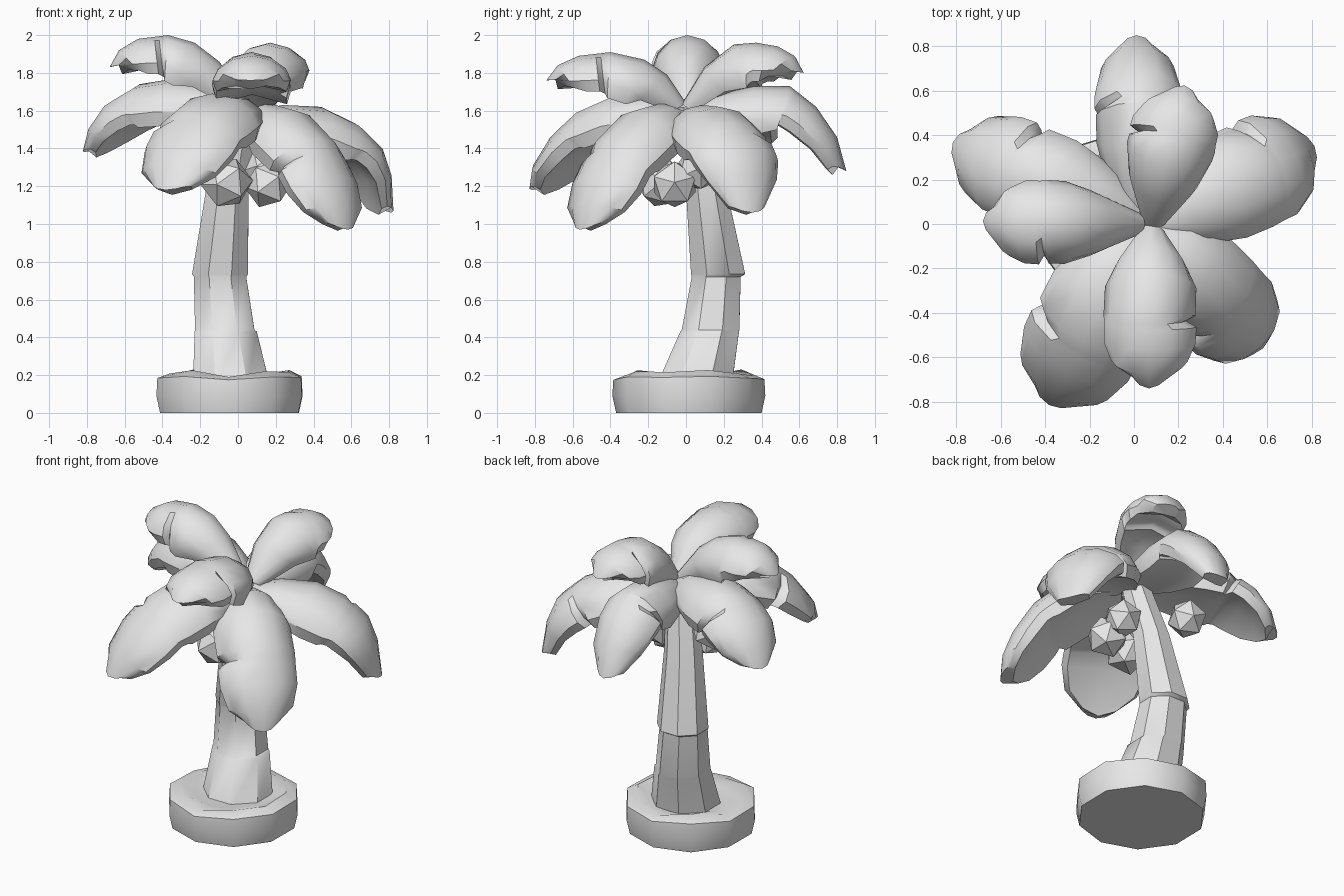
import bpy, bmesh, math
from mathutils import Vector

if "Cube" in bpy.data.objects:
    bpy.data.objects.remove(bpy.data.objects["Cube"])

grey = bpy.data.materials.new("plain grey")
grey.diffuse_color = (0.8, 0.8, 0.8, 1)
grey.use_nodes = True
grey.node_tree.nodes["Principled BSDF"].inputs["Base Color"].default_value = grey.diffuse_color


def finish(name, bm, angle=35):
    bmesh.ops.recalc_face_normals(bm, faces=bm.faces)
    me = bpy.data.meshes.new(name)
    bm.to_mesh(me)
    bm.free()
    me.materials.append(grey)
    ob = bpy.data.objects.new(name, me)
    bpy.context.collection.objects.link(ob)
    if angle:
        bpy.ops.object.select_all(action='DESELECT')
        ob.select_set(True)
        bpy.context.view_layer.objects.active = ob
        bpy.ops.object.shade_smooth_by_angle(angle=math.radians(angle))
    return ob


def loft(name, rings, angle=35):
    """Skin closed rings of points and cap both ends."""
    bm = bmesh.new()
    vs = [[bm.verts.new(p) for p in ring] for ring in rings]
    n = len(vs[0])
    for a, b in zip(vs, vs[1:]):
        for i in range(n):
            j = (i + 1) % n
            bm.faces.new((a[i], a[j], b[j], b[i]))
    bm.faces.new(vs[0])
    bm.faces.new(vs[-1])
    return finish(name, bm, angle)


def oval(cx, cy, z, rx, ry, n, turn=0.0, wobble=0.0):
    pts = []
    for i in range(n):
        a = 2 * math.pi * i / n + turn
        pts.append(Vector((cx + rx * math.cos(a), cy + ry * math.sin(a),
                           z + wobble * math.sin(i * 2.3 + 1))))
    return pts


# Island base: a ten-sided disc with an uneven raised rim
C = (-0.045, 0.015)
loft("island_base", [
    oval(*C, 0.0, 0.385, 0.385, 10, 0.3),
    oval(*C, 0.09, 0.405, 0.405, 10, 0.3),
    oval(*C, 0.185, 0.40, 0.40, 10, 0.3, 0.01),
    oval(*C, 0.21, 0.33, 0.34, 10, 0.3, 0.02),
    oval(*C, 0.185, 0.23, 0.24, 10, 0.3),
], 40)

# Trunk: bent, with a small step between its three segments
loft("trunk", [
    oval(-0.035, 0.045, 0.15, 0.22, 0.215, 8, 0.39),
    oval(-0.065, 0.125, 0.43, 0.178, 0.168, 8, 0.39),
    oval(-0.07, 0.13, 0.44, 0.17, 0.165, 8, 0.39),
    oval(-0.095, 0.16, 0.72, 0.15, 0.14, 8, 0.39),
    oval(-0.095, 0.17, 0.735, 0.16, 0.155, 8, 0.39),
    oval(-0.055, 0.105, 1.2, 0.12, 0.115, 8, 0.39),
    oval(0.02, 0.02, 1.62, 0.09, 0.085, 8, 0.39),
], 40)

# Coconuts: chunky balls under the crown
for i, (x, y, z, r) in enumerate([(0.16, -0.06, 1.21, 0.13),
                                  (-0.06, -0.13, 1.22, 0.14),
                                  (0.14, 0.06, 1.29, 0.12),
                                  (-0.29, 0.15, 1.41, 0.12)]):
    bm = bmesh.new()
    bmesh.ops.create_icosphere(bm, subdivisions=1, radius=r)
    bmesh.ops.rotate(bm, verts=bm.verts, matrix=Vector((0, 0, 1)).rotation_difference(
        Vector((0.4, 0.3 * i, 1))).to_matrix())
    bmesh.ops.translate(bm, verts=bm.verts, vec=(x, y, z))
    finish(f"coconut_{i + 1}", bm, 0)

# Leaf sections: width and depth factors from root to tip
WIDTH = (0.3, 0.78, 0.98, 1.0, 0.98, 0.82, 0.42)
DEPTH = (0.08, 0.18, 0.235, 0.225, 0.18, 0.14, 0.09)


def leaf(name, root, degrees, half, path, torn):
    a = math.radians(degrees)
    out = Vector((math.cos(a), math.sin(a), 0))
    side = Vector((-out.y, out.x, 0))
    pts = [Vector((*root, 0)) + out * r + Vector((0, 0, z)) for r, z in path]
    rings = []

    def section(p, t, w, d, notch, bow=0.0):
        normal = t.cross(side)
        l = w * (notch if torn > 0 else 1)
        r = w * (notch if torn < 0 else 1)
        # rounded top, edge wall, nearly flat underside
        prof = [(l, -d * 0.75), (l * 0.86, -d * 0.42), (l * 0.48, -d * 0.11), (0, 0),
                (-r * 0.48, -d * 0.11), (-r * 0.86, -d * 0.42), (-r, -d * 0.75),
                (-r * 0.9, -d * 1.08), (0, -d * 0.85), (l * 0.9, -d * 1.08)]
        rings.append([p + side * u + normal * v - t * bow * (u / w) ** 2 for u, v in prof])

    for i, p in enumerate(pts):
        t = (pts[min(i + 1, 6)] - pts[max(i - 1, 0)]).normalized()
        section(p, t, WIDTH[i] * half, DEPTH[i], 0.97 if i == 3 else 1,
                0.045 if i == 6 else 0)
        if i == 3:  # tear in one edge
            t = (pts[4] - pts[3]).normalized()
            section(p.lerp(pts[4], 0.3), t, half * 0.99, 0.2, 0.78)
            section(p.lerp(pts[4], 0.45), t, half * 0.98, 0.185, 1.02)
    loft(name, rings, 38)


# Five drooping lower leaves
leaf("lower_leaf_back", (0.04, 0), 92, 0.2,
     [(0, 1.6), (0.15, 1.68), (0.35, 1.73), (0.55, 1.73), (0.69, 1.62), (0.8, 1.46), (0.85, 1.28)], 1)
leaf("lower_leaf_right", (0.06, 0), 25, 0.25,
     [(0, 1.6), (0.2, 1.63), (0.42, 1.62), (0.6, 1.54), (0.74, 1.41), (0.8, 1.26), (0.83, 1.06)], 1)
leaf("lower_leaf_front_right", (0.06, -0.02), -46, 0.24,
     [(0, 1.6), (0.15, 1.64), (0.35, 1.6), (0.55, 1.45), (0.68, 1.25), (0.74, 1.1), (0.75, 0.97)], -1)
leaf("lower_leaf_front_left", (0.04, -0.02), 242, 0.27,
     [(0, 1.6), (0.15, 1.68), (0.38, 1.69), (0.58, 1.61), (0.74, 1.47), (0.85, 1.32), (0.9, 1.18)], -1)
leaf("lower_leaf_left", (0.05, 0), 157, 0.23,
     [(0, 1.62), (0.18, 1.72), (0.42, 1.77), (0.62, 1.74), (0.79, 1.64), (0.89, 1.51), (0.94, 1.38)], -1)

# Three raised upper leaves
leaf("upper_leaf_front", (0.08, 0), 269, 0.21,
     [(0, 1.64), (0.1, 1.79), (0.22, 1.87), (0.4, 1.91), (0.57, 1.89), (0.68, 1.84), (0.74, 1.76)], 1)
leaf("upper_leaf_back", (0.08, -0.02), 77, 0.2,
     [(0, 1.64), (0.12, 1.83), (0.28, 1.95), (0.4, 1.96), (0.52, 1.94), (0.61, 1.89), (0.66, 1.8)], 1)
leaf("upper_leaf_left", (0.05, 0), 179, 0.19,
     [(0, 1.66), (0.15, 1.86), (0.28, 1.96), (0.42, 2.0), (0.58, 1.98), (0.68, 1.92), (0.73, 1.83)], 1)
